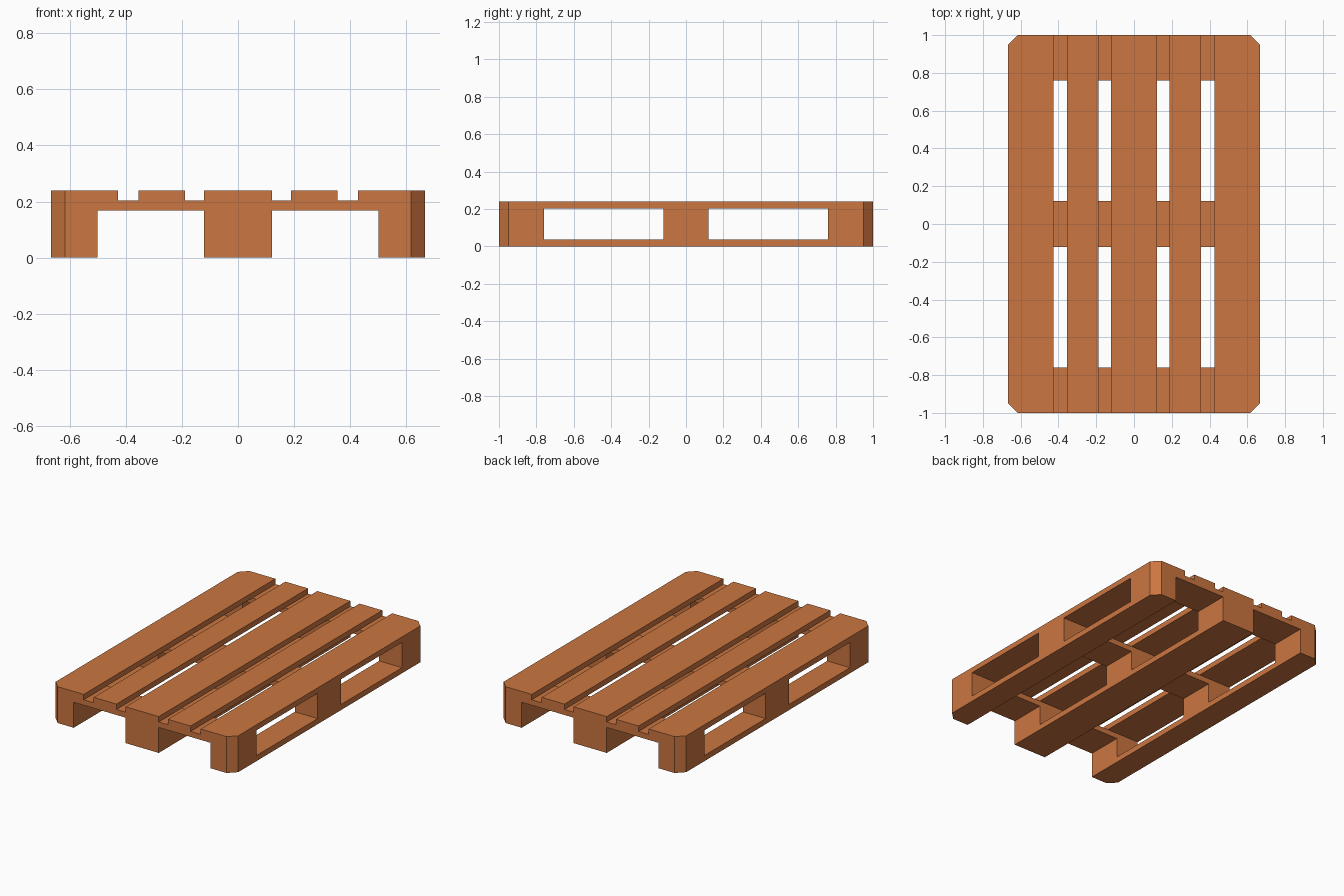
import bpy, bmesh

if "Cube" in bpy.data.objects:
    bpy.data.objects.remove(bpy.data.objects["Cube"])

wood = bpy.data.materials.new("orange_wood")
wood.diffuse_color = (0.60, 0.18, 0.052, 1)
wood.use_nodes = True
wood.node_tree.nodes["Principled BSDF"].inputs["Base Color"].default_value = wood.diffuse_color

HX, HY, CUT = 0.667, 1.0, 0.05          # pallet half size and corner cut
Z = [0, 0.037, 0.168, 0.204, 0.24]      # layer heights


def board(name, x0, x1, y0, y1, z0, z1):
    """Box whose corners are cut wherever they meet a pallet corner."""
    pts = []
    for x, y in ((x0, y0), (x1, y0), (x1, y1), (x0, y1)):
        if abs(x) >= HX - 1e-4 and abs(y) >= HY - 1e-4:
            sx, sy = (1 if x > 0 else -1), (1 if y > 0 else -1)
            pair = [(x - sx * CUT, y), (x, y - sy * CUT)]
            pts += pair if sx * sy < 0 and sx > 0 or sx * sy < 0 and sx < 0 else pair[::-1]
        else:
            pts.append((x, y))
    bm = bmesh.new()
    low = [bm.verts.new((x, y, z0)) for x, y in pts]
    face = bm.faces.new(low)
    top = bmesh.ops.extrude_face_region(bm, geom=[face])["geom"]
    bmesh.ops.translate(bm, vec=(0, 0, z1 - z0),
                        verts=[v for v in top if isinstance(v, bmesh.types.BMVert)])
    bmesh.ops.recalc_face_normals(bm, faces=bm.faces)
    me = bpy.data.meshes.new(name)
    bm.to_mesh(me)
    bm.free()
    me.materials.append(wood)
    bpy.context.collection.objects.link(bpy.data.objects.new(name, me))


runners = {"left": (-HX, -0.5), "middle": (-0.121, 0.121), "right": (0.5, HX)}
rows = {"front": (-HY, -0.759), "centre": (-0.121, 0.121), "back": (0.759, HY)}

# bottom runners and the nine blocks
for side, (a, b) in runners.items():
    board(f"{side}_runner", a, b, -HY, HY, Z[0], Z[1])
    for row, (c, d) in rows.items():
        board(f"{row}_{side}_block", a, b, c, d, Z[1], Z[2])

# cross boards
for row, (c, d) in rows.items():
    board(f"{row}_cross_board", -HX, HX, c, d, Z[2], Z[3])

# deck slats
slats = [(-HX, -0.427), (-0.354, -0.188), (-0.121, 0.121), (0.188, 0.354), (0.427, HX)]
for i, (a, b) in enumerate(slats):
    board(f"deck_slat_{i + 1}", a, b, -HY, HY, Z[3], Z[4])
